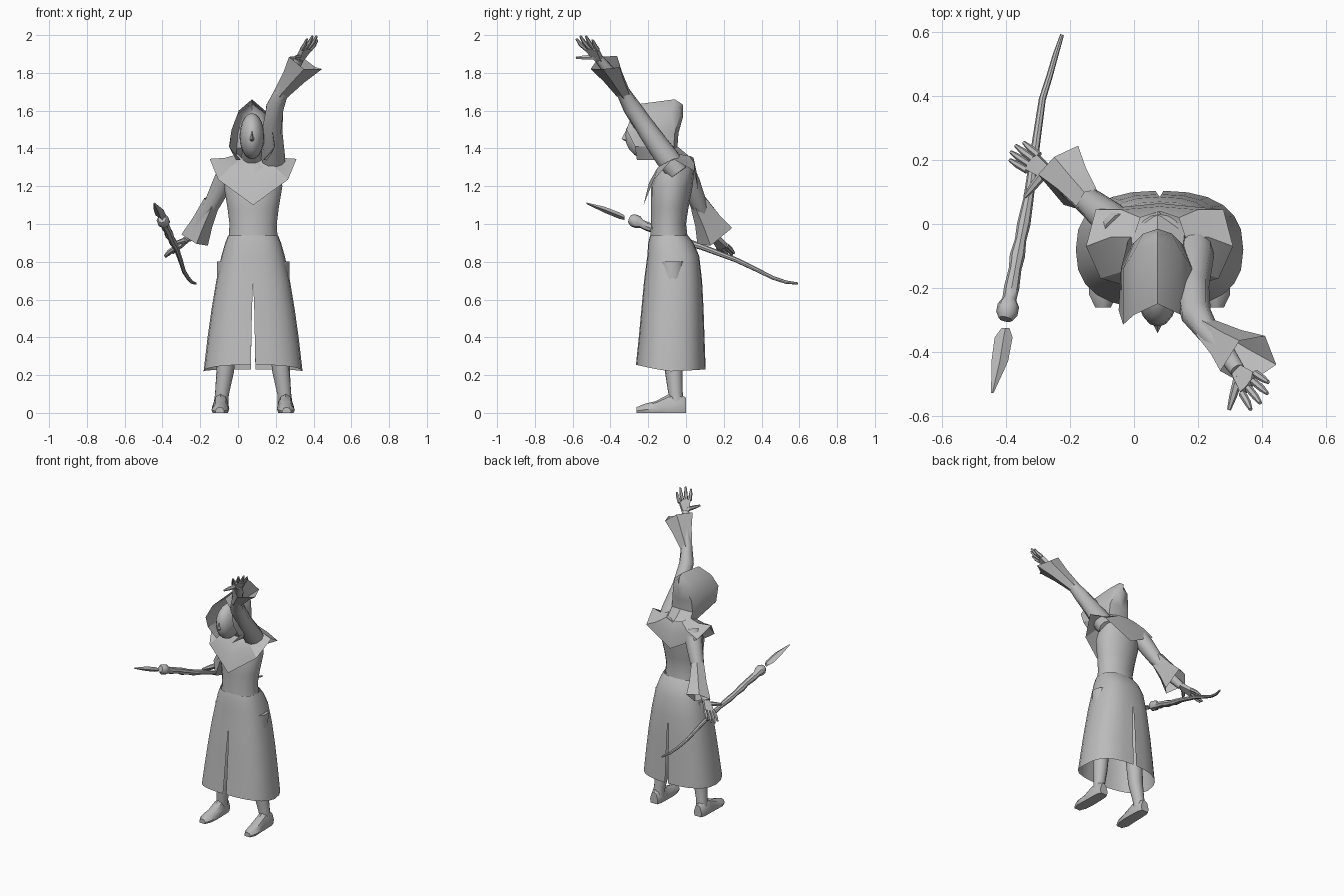
import bpy, bmesh, math
from mathutils import Vector as V

if "Cube" in bpy.data.objects:
    bpy.data.objects.remove(bpy.data.objects["Cube"])

CX = 0.08  # body symmetry plane
grey = bpy.data.materials.new("grey")
grey.diffuse_color = (0.5, 0.5, 0.5, 1)
grey.use_nodes = True
grey.node_tree.nodes["Principled BSDF"].inputs["Base Color"].default_value = grey.diffuse_color


def finish(name, bm, angle=40):
    bmesh.ops.remove_doubles(bm, verts=bm.verts, dist=0.0005)
    bmesh.ops.recalc_face_normals(bm, faces=bm.faces)
    me = bpy.data.meshes.new(name)
    bm.to_mesh(me)
    bm.free()
    me.materials.append(grey)
    ob = bpy.data.objects.new(name, me)
    bpy.context.collection.objects.link(ob)
    bpy.ops.object.select_all(action='DESELECT')
    ob.select_set(True)
    bpy.context.view_layer.objects.active = ob
    bpy.ops.object.shade_smooth_by_angle(angle=math.radians(angle))
    return ob


def loft(name, rings, closed=True, caps=True, mirror=None, angle=40):
    """Bridge successive point rows; mirror copies across the plane x = mirror."""
    bm = bmesh.new()
    for s in ((1,) if mirror is None else (1, -1)):
        rows = [[bm.verts.new((p[0] if s > 0 else 2 * mirror - p[0], p[1], p[2])) for p in r]
                for r in rings]
        n = len(rows[0])
        for a, b in zip(rows, rows[1:]):
            for i in range(n if closed else n - 1):
                j = (i + 1) % n
                bm.faces.new((a[i], a[j], b[j], b[i]))
        if closed and caps:
            bm.faces.new(rows[0])
            bm.faces.new(rows[-1])
    return finish(name, bm, angle)


def ring(c, d, r, n=10):
    q = V(d).to_track_quat('Z', 'Y')
    return [V(c) + q @ V((r * math.cos(2 * math.pi * i / n), r * math.sin(2 * math.pi * i / n), 0))
            for i in range(n)]


def tube(name, path, n=10, extra=None, mirror=None):
    """path holds (x, y, z, radius); extra is a free-form end ring left open."""
    P = [V(p[:3]) for p in path]
    rings = []
    for i, p in enumerate(path):
        d = P[min(i + 1, len(P) - 1)] - P[max(i - 1, 0)]
        rings.append(ring(P[i], d, p[3], n))
    return loft(name, rings, caps=extra is None, mirror=mirror)


def hull(name, pts, angle=40):
    bm = bmesh.new()
    for p in pts:
        bm.verts.new(p)
    bmesh.ops.convex_hull(bm, input=bm.verts)
    return finish(name, bm, angle)


def ball(name, c, r, seg=16):
    bm = bmesh.new()
    bmesh.ops.create_uvsphere(bm, u_segments=seg, v_segments=seg // 2 + 2, radius=1)
    for v in bm.verts:
        v.co = V((c[0] + v.co.x * r[0], c[1] + v.co.y * r[1], c[2] + v.co.z * r[2]))
    return finish(name, bm)


# Skirt: half shell with front and back slits
def skirt_row(z, w, yf, yb, gap, dz):
    row, yc = [], (yf + yb) / 2
    for i in range(13):
        t = math.pi * i / 12
        c, s = math.cos(t), math.sin(t)
        x = max(w * abs(s) ** 0.8, gap if i in (0, 12) else 0)
        y = yc - (yc - yf) * math.copysign(abs(c) ** 0.8, c)
        row.append((CX + x, y, z + dz * max(c, 0.3 * -c)))
    return row

skirt = [(0.94, 0.132, -0.19, 0.01, 0, 0), (0.90, 0.148, -0.2, 0.04, 0, 0),
         (0.83, 0.168, -0.205, 0.07, 0, 0), (0.70, 0.195, -0.222, 0.085, 0, 0),
         (0.55, 0.22, -0.236, 0.093, 0.006, 0), (0.40, 0.241, -0.25, 0.098, 0.009, 0),
         (0.22, 0.262, -0.265, 0.104, 0.012, 0.035)]
loft("skirt", [skirt_row(*r) for r in skirt], closed=False, mirror=CX)

# Torso
torso = [(0.92, 0.13, -0.19, 0.01), (1.0, 0.125, -0.185, 0.0), (1.08, 0.135, -0.185, 0.012),
         (1.2, 0.155, -0.185, 0.035), (1.3, 0.14, -0.15, 0.045), (1.35, 0.07, -0.1, 0.03)]
loft("torso", [[(CX + w * math.cos(a), (f + b) / 2 + (b - f) / 2 * math.sin(a), z)
                for a in (math.pi * i / 8 for i in range(16))] for z, w, f, b in torso])

# Shoulder collar with pointed front and back
collar = [[(0, -.13, 1.31), (.06, -.1, 1.35), (.08, -.04, 1.37), (.06, .02, 1.36), (0, .04, 1.35)],
          [(0, -.195, 1.22), (.12, -.15, 1.3), (.15, -.04, 1.35), (.12, .045, 1.32), (0, .055, 1.28)],
          [(0, -.225, 1.1), (.185, -.17, 1.235), (.23, -.07, 1.345), (.2, .045, 1.28), (0, .065, 1.17)]]
loft("collar", [[(CX + x, y, z) for x, y, z in r] for r in collar], closed=False, mirror=CX, angle=30)

# Hood: rows run from the front rim to the back centre line
HX = 0.074
hood = [[(0, -.25, 1.635), (0, -.06, 1.66), (0, -.035, 1.645), (0, -.015, 1.63)],
        [(.075, -.285, 1.58), (.07, -.08, 1.60), (.045, -.03, 1.58), (0, -.015, 1.57)],
        [(.108, -.315, 1.5), (.108, -.14, 1.5), (.075, -.06, 1.48), (0, -.04, 1.48)],
        [(.122, -.27, 1.41), (.115, -.14, 1.41), (.08, -.065, 1.4), (0, -.045, 1.41)],
        [(.06, -.26, 1.34), (.085, -.12, 1.34), (.085, -.02, 1.34), (0, .04, 1.34)]]
loft("hood", [[(HX + x, y, z) for x, y, z in r] for r in hood], closed=False, mirror=HX)

# Head, nose and neck
ball("head", (HX, -.205, 1.465), (.066, .117, .122))
hull("nose", [(HX, -.315, 1.5), (HX - .012, -.318, 1.445), (HX + .012, -.318, 1.445),
              (HX, -.342, 1.45), (HX, -.315, 1.435)])
tube("neck", [(CX, -.03, 1.3, .06), (HX, -.09, 1.36, .055), (HX, -.17, 1.42, .05)])


# Arms with flared sleeves
def sleeve(name, path, cuff):
    """Short loft from the forearm circle into the angular cuff edge."""
    c = sum((V(p) for p in cuff), V()) / len(cuff)
    start = V(path[:3])
    base = []
    for p in cuff:
        d = V(p) - c
        ax = (c - start).normalized()
        base.append(start + (d - ax * d.dot(ax)).normalized() * path[3])
    mid = [b.lerp(V(p), 0.55) * 0.92 + (start.lerp(c, 0.55)) * 0.08 for b, p in zip(base, cuff)]
    loft(name, [base, mid, [V(p) for p in cuff]], caps=False)

tube("raised_arm", [(.19, -.04, 1.27, .055), (.185, -.1, 1.35, .065), (.18, -.2, 1.49, .055),
                    (.195, -.285, 1.615, .048), (.23, -.335, 1.70, .037),
                    (.285, -.4, 1.8, .03), (.325, -.46, 1.875, .024)])
sleeve("raised_sleeve", (.225, -.33, 1.69, .04),
       [(.27, -.46, 1.885), (.33, -.365, 1.89), (.41, -.35, 1.83), (.445, -.44, 1.82), (.35, -.505, 1.82)])
tube("lowered_arm", [(-.04, -.02, 1.3, .06), (-.08, .02, 1.22, .055), (-.135, .065, 1.11, .045),
                     (-.2, .11, 1.0, .032), (-.265, .155, .925, .024)])
sleeve("lowered_sleeve", (-.135, .065, 1.12, .048),
       [(-.175, .245, .98), (-.16, .13, .885), (-.22, .06, .895), (-.30, .155, .945), (-.25, .21, .985)])


# Hands: hull palm plus tapered fingers
def hand(name, wrist, tips, thumb, reach=0.5):
    w, T = V(wrist), [V(t) for t in tips]
    across = (T[0] - T[-1]).normalized()
    nrm = across.cross(T[1] - w).normalized()
    knuckles = [w.lerp(t, reach) for t in T]
    knuckles = [k + across * o for k, o in zip(knuckles, (.012, .004, -.004, -.012))]
    pts = [w + across * a + nrm * b for a in (-.02, .02) for b in (-.014, .014)]
    pts += [k + nrm * b for k in knuckles for b in (-.012, .012)]
    hull(name + "_palm", pts)
    for i, (k, t) in enumerate(zip(knuckles, T)):
        m = k.lerp(t, 0.55) + nrm * 0.004
        tube(f"{name}_finger_{i + 1}", [(*k, .012), (*m, .011), (*t, .006)], 6)
    b, t = w.lerp(knuckles[-1], 0.25), V(thumb)
    tube(name + "_thumb", [(*b, .016), (*b.lerp(t, .6), .012), (*t, .006)], 6)

hand("raised_hand", (.325, -.46, 1.87), [(.42, -.495, 1.975), (.417, -.53, 1.995),
     (.395, -.56, 1.995), (.365, -.58, 1.98)], (.297, -.582, 1.88))
hand("lowered_hand", (-.265, .155, .925), [(-.345, .255, .845), (-.37, .245, .835),
     (-.385, .225, .825), (-.388, .2, .83)], (-.342, .085, .895))

# Staff with knob and detached blade
tube("staff", [(-.225, .592, .685, .006), (-.245, .53, .692, .009), (-.265, .46, .715, .01),
               (-.287, .39, .75, .011), (-.305, .265, .81, .013), (-.33, .08, .88, .016),
               (-.345, 0, .905, .021), (-.355, -.05, .925, .018), (-.365, -.1, .945, .024),
               (-.372, -.14, .965, .02), (-.383, -.2, .985, .024), (-.39, -.235, 1.0, .022),
               (-.393, -.255, 1.01, .034), (-.398, -.28, 1.02, .034), (-.402, -.298, 1.027, .022)], 8)
blade = [(-.402, -.325, 1.033, .012, .012), (-.408, -.355, 1.045, .028, .017),
         (-.42, -.43, 1.075, .026, .016), (-.443, -.528, 1.11, .004, .004)]
loft("blade", [[(x + w, y, z), (x, y, z + h), (x - w, y, z), (x, y, z - h)]
               for x, y, z, w, h in blade], angle=25)

# Legs and shoes
tube("leg", [(.205, -.07, .8, .07), (.215, -.07, .45, .058), (.228, -.065, .22, .047),
             (.245, -.055, .1, .038), (.25, -.05, .04, .04)], mirror=CX)
shoe = [(0, .03, .08), (-.03, .042, .1), (-.09, .044, .1), (-.16, .046, .062),
        (-.22, .044, .048), (-.262, .024, .03)]
arch = [(-.85, 0), (-1, .35), (-.6, .85), (0, 1), (.6, .85), (1, .35), (.85, 0)]
loft("shoe", [[(.252 + .005 * (y < -.2) + w * a, y, h * b) for a, b in arch] for y, w, h in shoe], mirror=CX)
